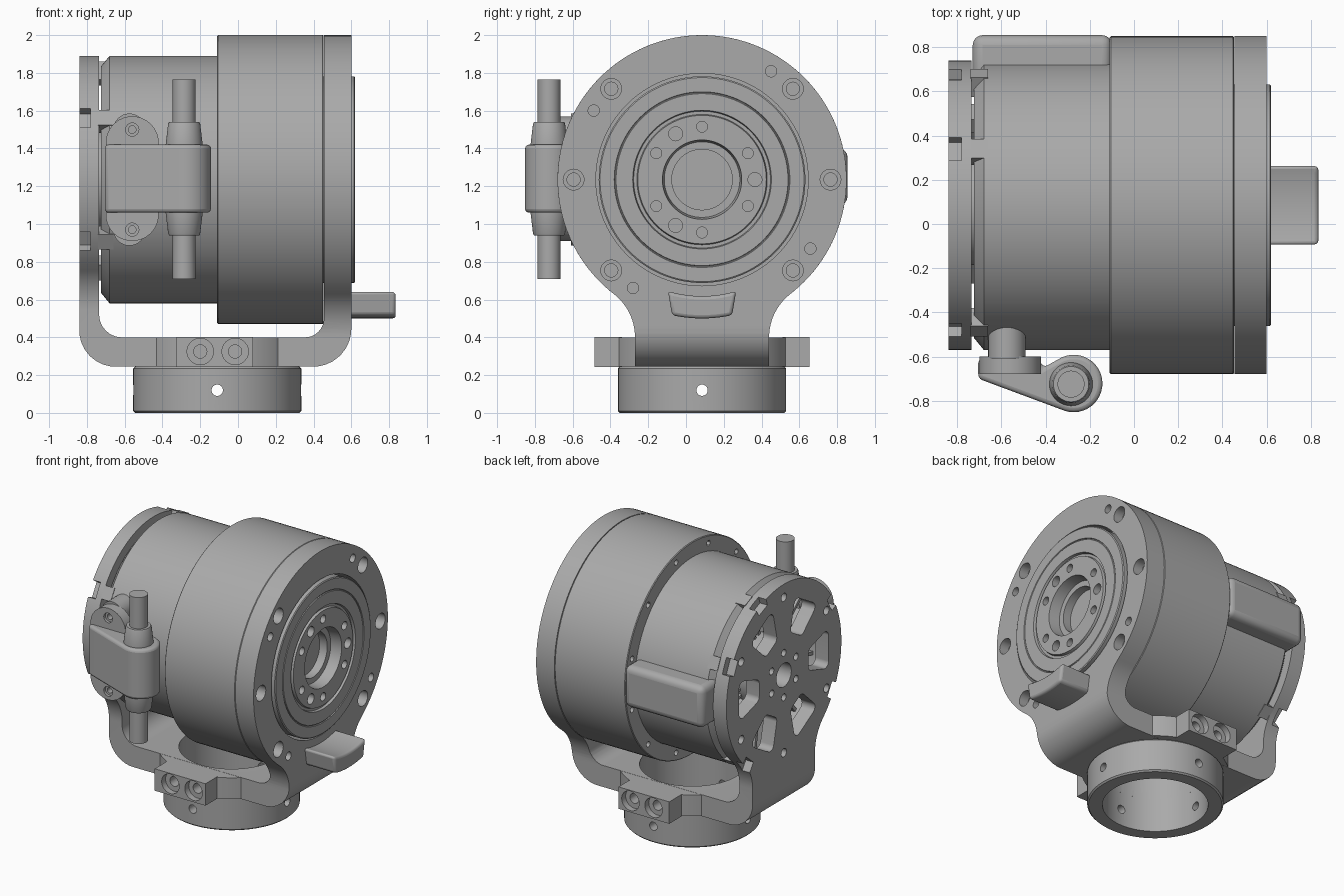
import bpy, bmesh
from math import sin, cos, pi, radians, sqrt, atan2, tan
from mathutils import Vector

cube = bpy.data.objects.get("Cube")
if cube:
    bpy.data.objects.remove(cube)

grey = bpy.data.materials.new("machined grey")
grey.use_nodes = True
grey.diffuse_color = (0.4, 0.4, 0.4, 1)
grey.node_tree.nodes["Principled BSDF"].inputs["Base Color"].default_value = (0.4, 0.4, 0.4, 1)

X, Y, Z = 0, 1, 2
CY, CZ = 0.085, 1.235          # drum axis
HUB = (0, CY, CZ)
FOOT = (-0.11, CY, 0)          # foot ring axis
parts = []


def finish(bm, name):
    bmesh.ops.recalc_face_normals(bm, faces=bm.faces)
    mesh = bpy.data.meshes.new(name)
    bm.to_mesh(mesh)
    bm.free()
    mesh.materials.append(grey)
    ob = bpy.data.objects.new(name, mesh)
    bpy.context.collection.objects.link(ob)
    parts.append(ob)
    return ob


def lathe(name, profile, center, axis, steps=96, closed=False):
    """Revolve (along, radius) points about an axis."""
    bm = bmesh.new()
    vs = []
    for along, r in profile:
        v = Vector(center)
        v[axis] += along
        v[(axis + 1) % 3] += r
        vs.append(bm.verts.new(v))
    es = [bm.edges.new(p) for p in zip(vs, vs[1:])]
    if closed:
        es.append(bm.edges.new((vs[-1], vs[0])))
    direction = Vector([float(i == axis) for i in range(3)])
    bmesh.ops.spin(bm, geom=vs + es, cent=center, axis=direction, angle=2 * pi, steps=steps)
    bmesh.ops.remove_doubles(bm, verts=bm.verts, dist=1e-4)
    return finish(bm, name)


def rod(name, center, axis, lo, hi, r, steps=32):
    return lathe(name, [(lo, 0), (lo, r), (hi, r), (hi, 0)], center, axis, steps)


def stepped(center, axis, lo, mid, hi, r1, r2):
    return lathe("cutter", [(lo, 0), (lo, r1), (mid, r1), (mid, r2), (hi, r2), (hi, 0)], center, axis, 24)


def prism(name, pts, axis, lo, hi):
    """Extrude a 2D outline along an axis."""
    bm = bmesh.new()

    def place(p):
        q = list(p)
        q.insert(axis, lo)
        return bm.verts.new(q)
    face = bm.faces.new([place(p) for p in pts])
    ext = bmesh.ops.extrude_face_region(bm, geom=[face])["geom"]
    for v in ext:
        if isinstance(v, bmesh.types.BMVert):
            v.co[axis] = hi
    return finish(bm, name)


def box(name, x0, x1, y0, y1, z0, z1):
    return prism(name, [(x0, y0), (x1, y0), (x1, y1), (x0, y1)], Z, z0, z1)


def arc(cx, cy, r, a0, a1, n):
    return [(cx + r * cos(a0 + (a1 - a0) * i / n), cy + r * sin(a0 + (a1 - a0) * i / n)) for i in range(n + 1)]


def rounded(corners, n=8):
    """Outline from (a, b, fillet radius) corners."""
    out = []
    for i, (a, b, r) in enumerate(corners):
        p = Vector((a, b))
        if r == 0:
            out.append((a, b))
            continue
        d1 = (Vector(corners[i - 1][:2]) - p).normalized()
        d2 = (Vector(corners[(i + 1) % len(corners)][:2]) - p).normalized()
        half = d1.angle(d2) / 2
        c = p + (d1 + d2).normalized() * (r / sin(half))
        s, e = p + d1 * (r / tan(half)) - c, p + d2 * (r / tan(half)) - c
        out += [tuple(c + s.lerp(e, k / n).normalized() * r) for k in range(n + 1)]
    return out


def polar(r, deg):
    return CY + r * cos(radians(deg)), CZ + r * sin(radians(deg))


def boolean(ob, tools, op="DIFFERENCE"):
    bm = bmesh.new()
    for t in tools:
        bm.from_mesh(t.data)
        parts.remove(t)
        bpy.data.objects.remove(t)
    tool = finish(bm, "cutter")
    mod = ob.modifiers.new("cut", "BOOLEAN")
    mod.operation, mod.object, mod.solver = op, tool, "EXACT"
    bpy.context.view_layer.objects.active = ob
    bpy.ops.object.modifier_apply(modifier=mod.name)
    parts.remove(tool)
    bpy.data.objects.remove(tool)


def bevel(ob, width, segments=3):
    mod = ob.modifiers.new("bevel", "BEVEL")
    mod.width, mod.segments, mod.limit_method = width, segments, "ANGLE"
    mod.angle_limit = radians(40)


def plate_outline(r, half, fillet):
    """Disc flowing through fillets into a straight neck below."""
    side = half + fillet
    drop = sqrt((r + fillet) ** 2 - side ** 2)
    t = atan2(drop, side)
    return (arc(CY, CZ, r, -t, pi + t, 80) + arc(CY - side, CZ - drop, fillet, t, 0, 12)
            + [(CY - half, 0.1), (CY + half, 0.1)] + arc(CY + side, CZ - drop, fillet, pi, pi - t, 12))


# Yoke: U section trimmed to each plate outline
u_section = rounded([(-0.84, 2.1, 0), (-0.84, 0.245, 0.19), (0.6, 0.245, 0.2), (0.6, 2.1, 0),
                     (0.455, 2.1, 0), (0.455, 0.4, 0.1), (-0.735, 0.4, 0.12), (-0.735, 2.1, 0)])
yoke_front = prism("yoke_front_plate", u_section, Y, -1, 1.2)
boolean(yoke_front, [prism("trim", plate_outline(0.765, 0.355, 0.29), X, -0.11, 1)], "INTERSECT")
yoke_rear = prism("yoke_rear_plate", u_section, Y, -1, 1.2)
boolean(yoke_rear, [prism("trim", plate_outline(0.655, 0.355, 0.29), X, -1, -0.11)], "INTERSECT")

# Collar under the drum with two clamp lugs
collar = rod("yoke_collar", FOOT, Z, 0.246, 0.399, 0.48, 96)
for ob in (yoke_front, yoke_rear, collar):
    boolean(ob, [rod("bore", FOOT, Z, 0.1, 0.48, 0.345, 64)])
lugs = [box("lug_right", -0.325, 0.08, -0.485, -0.34, 0.243, 0.401),
        box("lug_left", -0.325, 0.08, 0.51, 0.655, 0.243, 0.401)]
for x in (-0.2, -0.015):
    boolean(collar, [rod("hole", (x, 0, 0.325), Y, -1, 1, 0.035)])
    boolean(lugs[0], [stepped((x, 0, 0.325), Y, -0.6, -0.44, 0, 0.07, 0.035)])
    boolean(lugs[1], [stepped((x, 0, 0.325), Y, 0.7, 0.61, 0.2, 0.07, 0.035)])

# Front plate: bore, counterbored bolts, dowel holes
boolean(yoke_front, [rod("bore", HUB, X, 0.3, 0.7, 0.562, 96)])
tools = [stepped((0, *polar(0.68, a)), X, 0.7, 0.53, 0.4, 0.055, 0.035) for a in (0, 45, 135, 180, 225, 315)]
tools += [rod("dowel", (0, *polar(0.68, a)), X, 0.53, 0.7, 0.03, 20) for a in (57.5, 147.5, 237.5, 327.5)]
boolean(yoke_front, tools)

# Rear plate: windows, hub holes, rim notches
tools = [rod("hub", HUB, X, -1, -0.7, 0.085)]
for k in range(6):
    a = 60 * k
    ring = [(0.29, a - 15), (0.53, a - 16), (0.53, a + 16), (0.29, a + 15)]
    tools.append(prism("window", rounded([(*polar(r, t), 0.04) for r, t in ring]), X, -1, -0.7))
    tools.append(rod("screw", (0, *polar(0.16, a + 30)), X, -1, -0.78, 0.025, 16))
    tools.append(rod("screw", (0, *polar(0.56, a + 30)), X, -1, -0.78, 0.03, 16))
boolean(yoke_rear, tools)
notch_angles = (25, 67, 150, 210, 310)
boolean(yoke_rear, [prism("notch", [polar(r, a + d) for r, d in ((0.605, -5), (0.7, -5), (0.7, 5), (0.605, 5))],
                          X, -0.9, -0.78) for a in notch_angles])
for a in notch_angles:
    tab = [polar(r, a + d) for r, d in ((0.56, -4), (0.66, -4), (0.66, 4), (0.56, 4))]
    prism("rim_tab", tab, X, -0.74, -0.66)

# Motor drum with open rear end
drum = lathe("motor_drum", [(-0.6, 0), (-0.6, 0.08), (-0.735, 0.08), (-0.735, 0.27), (-0.45, 0.27), (-0.45, 0.57),
                            (-0.725, 0.57), (-0.725, 0.6), (-0.68, 0.655), (-0.11, 0.655), (-0.11, 0.76),
                            (-0.105, 0.765), (0.448, 0.765), (0.453, 0.76), (0.453, 0)], HUB, X, 128)
boolean(drum, [rod("screw", (0, *polar(0.71, 15 + 30 * k)), X, -0.2, -0.06, 0.02, 12) for k in range(12)])

# Radial fins behind the windows
for k in range(36):
    a = 10 * k
    prism("winding_fin", [polar(0.26, a - 2), polar(0.58, a - 1.2), polar(0.58, a + 1.2), polar(0.26, a + 2)],
          X, -0.68, -0.44)

# Output flange with grooves and bolt circle
flange = lathe("output_flange", [(0.48, 0), (0.48, 0.16), (0.54, 0.16), (0.54, 0.2), (0.62, 0.21), (0.62, 0.34),
                                 (0.602, 0.345), (0.602, 0.362), (0.62, 0.367), (0.62, 0.455), (0.614, 0.458),
                                 (0.614, 0.462), (0.62, 0.465), (0.62, 0.54), (0.615, 0.547), (0.44, 0.547),
                                 (0.44, 0)], HUB, X, 128)
boolean(flange, [rod("hole", (0, *polar(0.28, base + d)), X, 0.54, 0.7, r, 20)
                 for base in (0, 120, 240) for d, r in ((0, 0.037), (-30, 0.029), (30, 0.029))])

# Curved stop tab on the front plate
lip = arc(CY, CZ, 0.617, radians(253), radians(287), 10) + arc(CY, CZ, 0.735, radians(282.5), radians(257.5), 10)
bevel(prism("stop_tab", lip, X, 0.58, 0.835), 0.018)

# Cable cover on the rear side of the drum
bevel(box("cable_cover", -0.73, -0.1, 0.6, 0.855, 1.1, 1.4), 0.045, 4)

# Foot ring with cross holes
foot = lathe("foot_ring", [(0, 0.345), (0, 0.435), (0.01, 0.445), (0.235, 0.445), (0.245, 0.435), (0.245, 0.345)],
             FOOT, Z, 96, True)
for axis in (X, Y):
    boolean(foot, [rod("hole", (-0.11, CY, 0.12), axis, -1, 1, 0.03, 24)])

# Side clamp: flange on standoffs, arm, sleeve and rod
mount = prism("clamp_flange", rounded([(-0.7, 0.91, 0.139), (-0.42, 0.91, 0.139),
                                       (-0.42, 1.57, 0.139), (-0.7, 1.57, 0.139)]), Y, -0.68, -0.6)
boolean(mount, [stepped((-0.56, 0, z), Y, -0.8, -0.66, -0.62, 0.035, 0.02) for z in (0.97, 1.5)])
for z in (0.97, 1.5):
    rod("clamp_standoff", (-0.575, 0, z), Y, -0.61, -0.35, 0.085)
arm = [(-0.705, -0.61), (-0.43, -0.61), (-0.41, -0.65)]
arm += arc(-0.273, -0.722, 0.13, radians(115), radians(-108), 24) + [(-0.705, -0.7)]
bevel(prism("clamp_arm", arm, Z, 1.06, 1.42), 0.02)
POST = (-0.285, -0.725, 0)
lathe("clamp_sleeve", [(0.94, 0), (0.94, 0.08), (0.95, 0.085), (1.06, 0.098), (1.42, 0.098),
                       (1.53, 0.085), (1.54, 0.08), (1.54, 0)], POST, Z, 48)
rod("clamp_rod", POST, Z, 0.71, 1.765, 0.061, 48)

# Smooth round walls, keep sharp edges
bpy.ops.object.select_all(action="DESELECT")
for ob in parts:
    ob.select_set(True)
bpy.context.view_layer.objects.active = parts[0]
bpy.ops.object.shade_smooth_by_angle(angle=radians(30))
